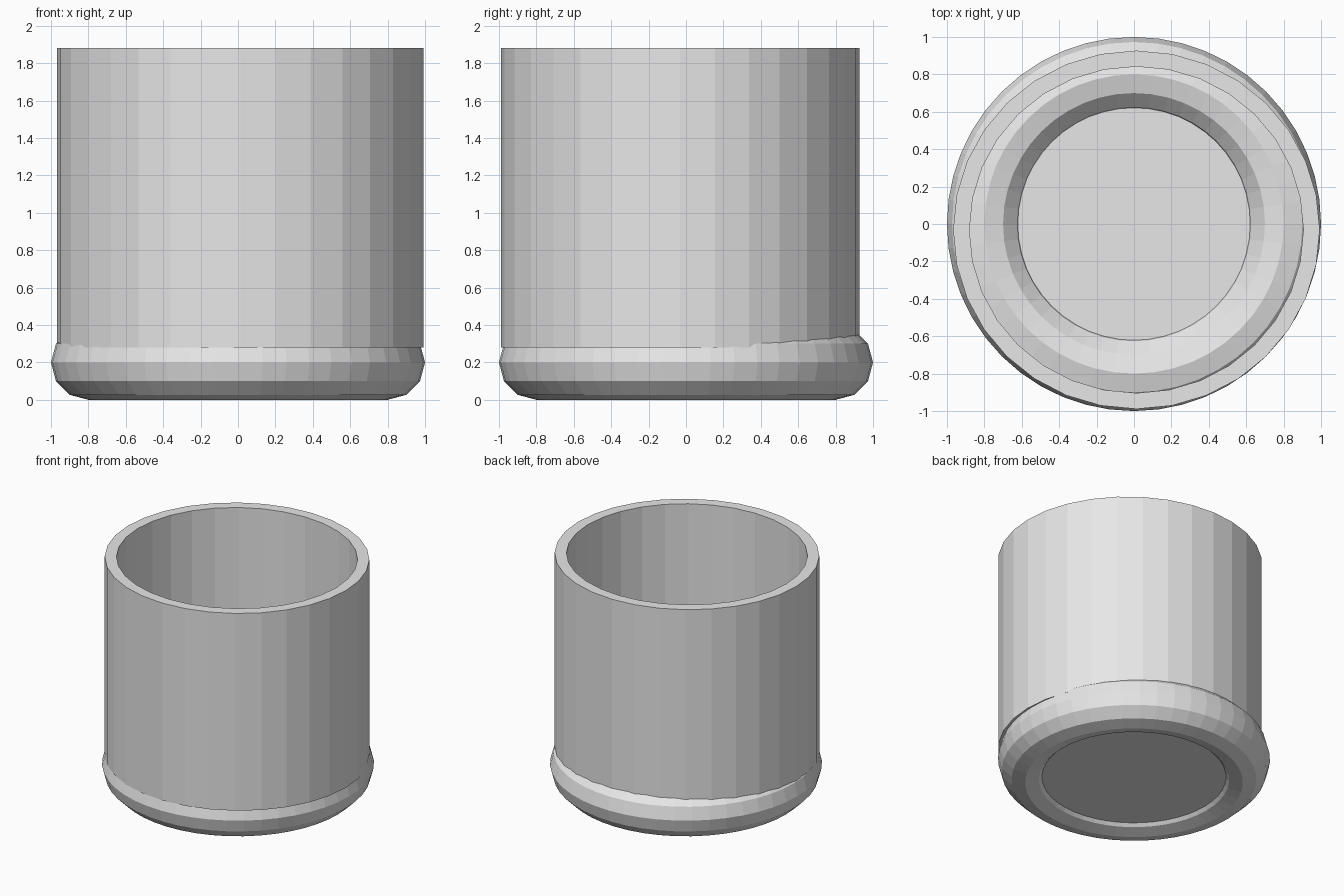
import bpy, bmesh, math

if "Cube" in bpy.data.objects:
    bpy.data.objects.remove(bpy.data.objects["Cube"])

grey = bpy.data.materials.new("plain grey")
grey.diffuse_color = (0.8, 0.8, 0.8, 1)
grey.use_nodes = True
grey.node_tree.nodes["Principled BSDF"].inputs["Base Color"].default_value = grey.diffuse_color


def lathe(name, profile, sides, scale=(1, 1), centre=(0, 0)):
    """Spin a closed (radius, z) profile round z; radius 0 makes a cap centre."""
    bm = bmesh.new()
    rings = []
    for r, z in profile:
        ring = []
        for i in range(sides):
            a = 2 * math.pi * i / sides
            ring.append(bm.verts.new((centre[0] + r * scale[0] * math.cos(a),
                                      centre[1] + r * scale[1] * math.sin(a), z)))
        rings.append(ring)
    for k in range(len(rings)):
        lo, hi = rings[k], rings[(k + 1) % len(rings)]
        for i in range(sides):
            j = (i + 1) % sides
            bm.faces.new((lo[i], lo[j], hi[j], hi[i]))
    bmesh.ops.recalc_face_normals(bm, faces=bm.faces)
    mesh = bpy.data.meshes.new(name)
    bm.to_mesh(mesh)
    bm.free()
    mesh.materials.append(grey)
    obj = bpy.data.objects.new(name, mesh)
    bpy.context.collection.objects.link(obj)
    return obj


# Rounded base ring
lathe("base_ring", [(0.8 + 0.2 * math.cos(math.pi * k / 6),
                     0.2 + 0.2 * math.sin(math.pi * k / 6)) for k in range(12)], 48)

# Cup wall: open tube, slightly oval and off centre
lathe("cup_wall", [(1, 0.28), (1, 1.88), (0.911, 1.88), (0.911, 0.28)], 32,
      scale=(0.98, 0.958), centre=(0.013, -0.031))

# Floor disc closing the ring
bm = bmesh.new()
bmesh.ops.create_cone(bm, cap_ends=True, segments=48, radius1=0.72, radius2=0.72, depth=0.23)
bmesh.ops.translate(bm, verts=bm.verts, vec=(0, 0, 0.165))
mesh = bpy.data.meshes.new("floor_disc")
bm.to_mesh(mesh)
bm.free()
mesh.materials.append(grey)
bpy.context.collection.objects.link(bpy.data.objects.new("floor_disc", mesh))
